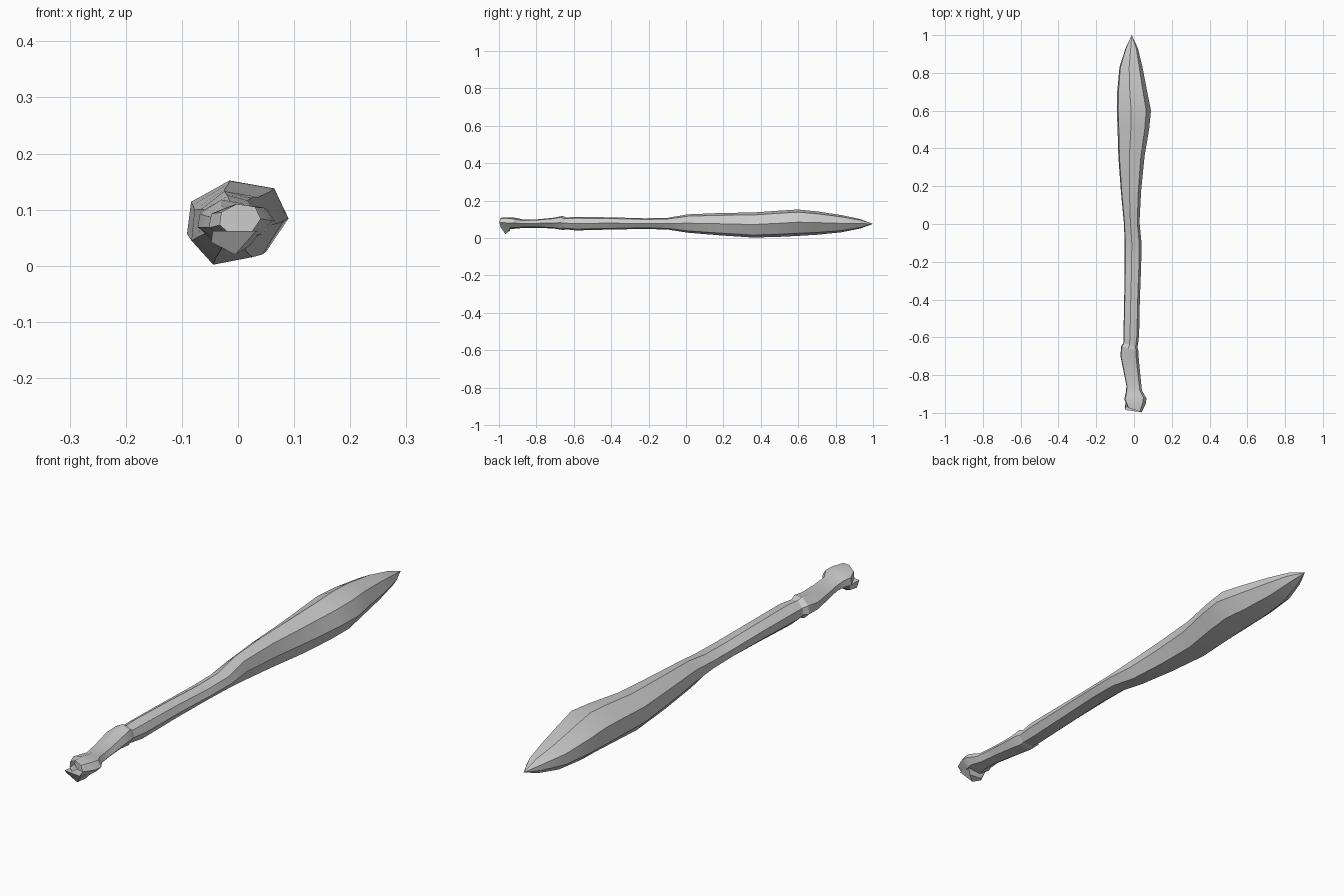
import bpy, bmesh, math

grey = bpy.data.materials.new("stone grey")
grey.diffuse_color = (0.6, 0.6, 0.6, 1)

# Seven-sided section, normalised to its bounding box
SECTION = [(0.42, 1.0), (0.86, 0.9), (1.0, 0.52), (0.78, 0.1),
           (0.28, 0.0), (0.0, 0.32), (0.04, 0.73)]


def finish(bm, name, angle=28):
    bmesh.ops.recalc_face_normals(bm, faces=bm.faces)
    me = bpy.data.meshes.new(name)
    bm.to_mesh(me)
    bm.free()
    me.materials.append(grey)
    ob = bpy.data.objects.new(name, me)
    bpy.context.collection.objects.link(ob)
    bpy.ops.object.select_all(action='DESELECT')
    ob.select_set(True)
    bpy.context.view_layer.objects.active = ob
    bpy.ops.object.shade_smooth_by_angle(angle=math.radians(angle))


def loft(name, rings, tip=None, skew=0.0, recess=None):
    """Rings are (y, x0, x1, z0, z1); skew slants each ring along y."""
    bm = bmesh.new()
    loops = []
    for y, x0, x1, z0, z1 in rings:
        loops.append([bm.verts.new((x0 + (x1 - x0) * u, y + skew * (u - 0.5),
                                    z0 + (z1 - z0) * v)) for u, v in SECTION])
    n = len(SECTION)
    for a, b in zip(loops, loops[1:]):
        for i in range(n):
            j = (i + 1) % n
            bm.faces.new((a[i], a[j], b[j], b[i]))
    start = bm.faces.new(loops[0])
    if recess:
        bmesh.ops.inset_region(bm, faces=[start], thickness=recess, depth=0)
        bmesh.ops.translate(bm, verts=start.verts, vec=(0, 0.03, 0))
    if tip:
        t = bm.verts.new(tip)
        for i in range(n):
            bm.faces.new((loops[-1][i], loops[-1][(i + 1) % n], t))
    else:
        bm.faces.new(loops[-1])
    finish(bm, name)


# Swelling head running to a point, with the slim shaft behind it
loft("head_and_shaft", [
    (-0.68, -0.055, 0.015, 0.050, 0.106),
    (-0.59, -0.056, 0.027, 0.040, 0.113),
    (-0.40, -0.052, 0.031, 0.045, 0.110),
    (-0.22, -0.049, 0.038, 0.048, 0.105),
    (-0.10, -0.049, 0.040, 0.045, 0.107),
    (0.01, -0.054, 0.029, 0.028, 0.126),
    (0.18, -0.070, 0.038, 0.014, 0.133),
    (0.36, -0.083, 0.056, 0.002, 0.136),
    (0.50, -0.087, 0.080, 0.006, 0.146),
    (0.60, -0.091, 0.090, 0.011, 0.152),
    (0.70, -0.089, 0.070, 0.017, 0.142),
    (0.83, -0.077, 0.045, 0.030, 0.122),
    (0.93, -0.045, 0.021, 0.050, 0.101)], tip=(-0.012, 1.0, 0.075))

# Stepped collar and waisted handle, ending in a hollowed butt
loft("handle", [
    (-0.985, -0.032, 0.040, 0.055, 0.110),
    (-0.940, -0.052, 0.062, 0.048, 0.110),
    (-0.910, -0.044, 0.066, 0.050, 0.107),
    (-0.870, -0.040, 0.042, 0.054, 0.098),
    (-0.790, -0.056, 0.034, 0.054, 0.100),
    (-0.710, -0.072, 0.026, 0.050, 0.108),
    (-0.660, -0.068, 0.023, 0.042, 0.118),
    (-0.640, -0.054, 0.018, 0.050, 0.108)], skew=-0.025, recess=0.014)

# Short chipped spur hanging under the butt
bm = bmesh.new()
top = [bm.verts.new(p) for p in ((-0.045, -0.985, 0.062), (0.032, -0.995, 0.062),
                                 (0.040, -0.935, 0.060), (-0.040, -0.930, 0.060))]
low = [bm.verts.new(p) for p in ((-0.048, -0.965, 0.042), (-0.005, -0.965, 0.020),
                                 (0.020, -0.950, 0.035), (-0.030, -0.945, 0.035))]
bm.faces.new(top)
bm.faces.new(low)
for i in range(4):
    j = (i + 1) % 4
    bm.faces.new((top[i], top[j], low[j], low[i]))
finish(bm, "butt_spur")
